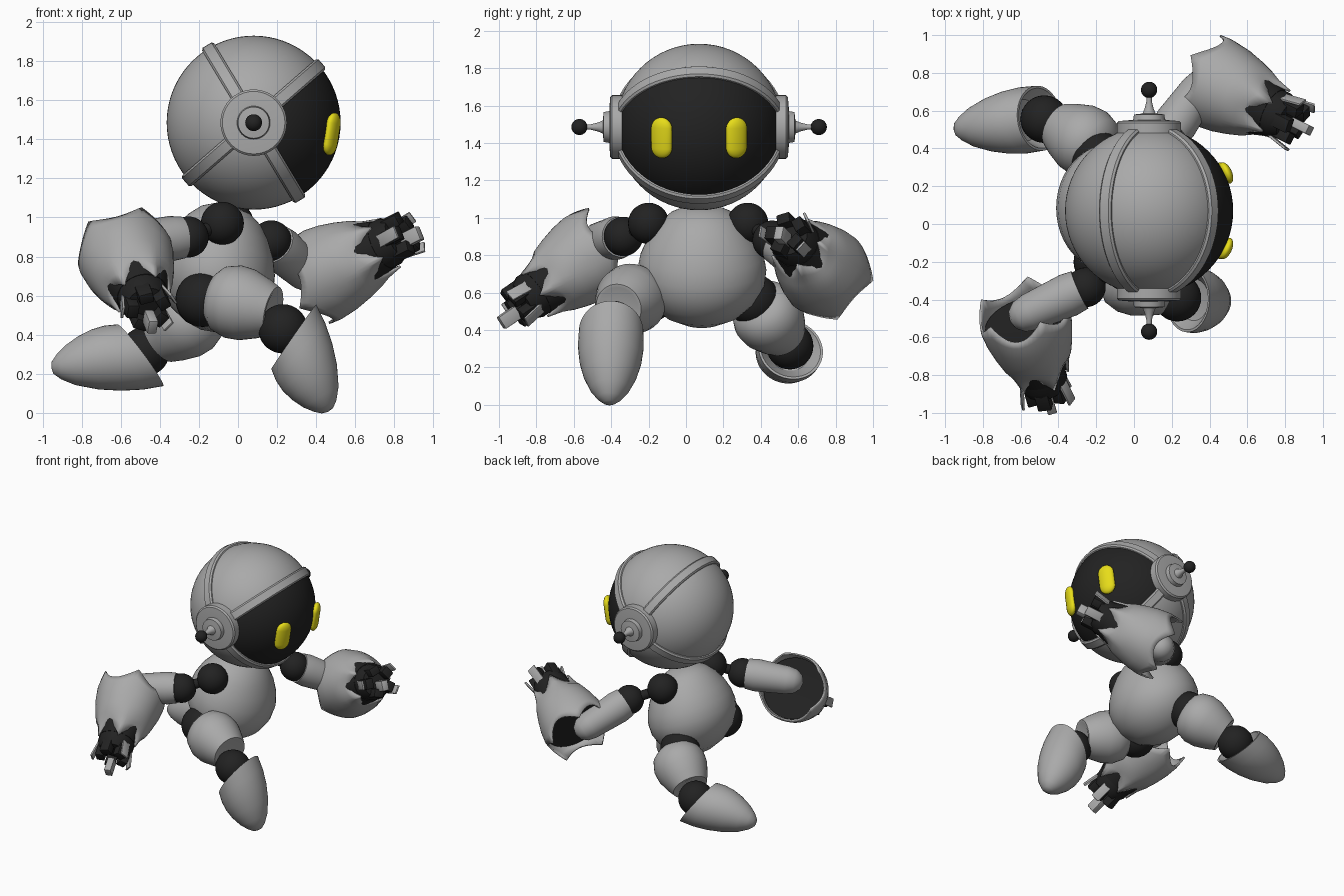
import bpy, bmesh, math
from mathutils import Vector, Matrix

cube = bpy.data.objects.get("Cube")
if cube:
    bpy.data.objects.remove(cube, do_unlink=True)


def material(name, rgb):
    m = bpy.data.materials.new(name)
    m.use_nodes = True
    m.diffuse_color = (*rgb, 1)
    m.node_tree.nodes["Principled BSDF"].inputs["Base Color"].default_value = (*rgb, 1)
    return m


SHELL = material("grey_shell", (0.4, 0.4, 0.4))
BLACK = material("black_joint", (0.016, 0.016, 0.016))
YELLOW = material("yellow_eye", (0.8, 0.72, 0.01))


def finish(name, bm, mat, angle=35):
    bmesh.ops.recalc_face_normals(bm, faces=bm.faces)
    mesh = bpy.data.meshes.new(name)
    bm.to_mesh(mesh)
    bm.free()
    ob = bpy.data.objects.new(name, mesh)
    bpy.context.collection.objects.link(ob)
    mesh.materials.append(mat)
    bpy.ops.object.select_all(action='DESELECT')
    ob.select_set(True)
    bpy.context.view_layer.objects.active = ob
    bpy.ops.object.shade_smooth_by_angle(angle=math.radians(angle))
    return ob


def frame(start, axis):
    return Matrix.Translation(start) @ Vector(axis).to_track_quat('Z', 'Y').to_matrix().to_4x4()


def lathe(name, start, axis, profile, mat, seg=40, closed=False, notch=None):
    """Spin (distance, radius) points about an axis; notch shifts points by angle."""
    bm = bmesh.new()
    rings = []
    for k, (d, r) in enumerate(profile):
        ring = []
        for i in range(seg):
            a = math.tau * i / seg
            z = d + (notch(k, a) if notch else 0)
            ring.append(bm.verts.new((r * math.cos(a), r * math.sin(a), z)))
        rings.append(ring)
    pairs = list(zip(rings, rings[1:])) + ([(rings[-1], rings[0])] if closed else [])
    for p, q in pairs:
        for i in range(seg):
            j = (i + 1) % seg
            bm.faces.new((p[i], p[j], q[j], q[i]))
    bmesh.ops.remove_doubles(bm, verts=bm.verts, dist=1e-5)
    bm.transform(frame(start, axis))
    return finish(name, bm, mat)


def ball(name, centre, r):
    bm = bmesh.new()
    bmesh.ops.create_uvsphere(bm, u_segments=32, v_segments=18, radius=r,
                              matrix=Matrix.Translation(centre))
    return finish(name, bm, BLACK)


def box(name, matrix, dims, mat, bevel=0.006):
    bm = bmesh.new()
    bmesh.ops.create_cube(bm, size=1, matrix=Matrix.Diagonal((*dims, 1)))
    bmesh.ops.bevel(bm, geom=bm.edges[:], offset=bevel, segments=2, affect='EDGES', profile=0.5)
    bm.transform(matrix)
    return finish(name, bm, mat)


def direction(deg):
    a = math.radians(deg)
    return Vector((math.cos(a), 0, math.sin(a)))


# Head: sphere with poles at the ears, visor picked by angle about the ear axis
HEAD = Vector((0.08, 0.07, 1.485))
R = 0.445
arc = [(-R * math.cos(math.pi * i / 32), R * math.sin(math.pi * i / 32)) for i in range(33)]
head = lathe("head", HEAD, (0, 1, 0), arc, SHELL, seg=72)
head.data.materials.append(BLACK)
for f in head.data.polygons:
    c = f.center - HEAD
    if -56 < math.degrees(math.atan2(c.z, c.x)) < 41:
        f.material_index = 1

# Raised bands that run over the head from ear to ear
for name, deg in (("head_band_upper", 41), ("head_band_lower", 121)):
    section = [(-.036, .43), (-.036, .452), (-.026, .463), (.026, .463), (.036, .452), (.036, .43)]
    lathe(name, HEAD, direction(deg + 90), section, SHELL, seg=72, closed=True)


def eye(name, s):
    # Flattened capsule lying on the visor
    bm = bmesh.new()
    bmesh.ops.create_uvsphere(bm, u_segments=28, v_segments=15, radius=.06)
    for v in bm.verts:
        v.co.z += math.copysign(.05, v.co.z)
        v.co.x *= .5
    turn = Matrix.Rotation(math.radians(9), 4, 'Y') @ Matrix.Rotation(s * math.radians(24), 4, 'Z')
    bm.transform(Matrix.Translation(HEAD + Vector((.4, s * .2, -.058))) @ turn)
    finish(name, bm, YELLOW, 60)


# Ears with antennae
for side, s in (("left", 1), ("right", -1)):
    lathe(side + "_ear", HEAD, (0, s, 0),
          [(.36, .17), (.465, .17), (.475, .16), (.48, .1), (.48, .085), (.51, .08), (.515, .035),
           (.54, .024), (.58, .014), (.64, .014)], SHELL)
    ball(side + "_antenna_tip", HEAD + Vector((0, s * .64, 0)), .043)
    eye(side + "_eye", s)

# Torso: egg leaning forward, a little flatter from front to back
torso = lathe("torso", (-.2, .085, .425), (.3, 0, 1),
              [(0, 0), (.015, .1), (.06, .2), (.14, .288), (.23, .335), (.31, .345), (.39, .33),
               (.47, .295), (.55, .24), (.61, .18), (.65, .1), (.66, 0)], SHELL, seg=48)
torso.data.transform(Matrix.Translation((-.012, 0, 0)) @ Matrix.Diagonal((.88, 1, 1, 1)))

# How far each gauntlet ring follows the scalloped rim and wrist
SCALLOP = (.085, .05, .015, 0, -.01, -.04, -.085)


def scallop(k, a):
    return SCALLOP[k] * abs(math.sin(2.5 * a))


def hand(side, wrist, axis):
    lathe(side + "_palm", wrist, axis,
          [(-.08, 0), (-.08, .13), (.04, .13), (.09, .105), (.1, 0)], BLACK, seg=20)
    base = frame(wrist, axis)
    for i in range(5):
        spin = base @ Matrix.Rotation(math.tau * (i + .5) / 5, 4, 'Z')
        box(side + "_finger", spin @ Matrix.Translation((.085, 0, .09)), (.06, .075, .13), BLACK)
        if i % 2 == 0:
            tilt = spin @ Matrix.Translation((.13, 0, .1)) @ Matrix.Rotation(.2, 4, 'Y')
            box(side + "_finger_plate", tilt, (.014, .065, .13), SHELL, .004)
    box(side + "_fingertip", Matrix.Translation((0, 0, -.035)) @ base @ Matrix.Translation((0, 0, .18)),
        (.05, .075, .11), SHELL)


def arm(side, shoulder, joint, elbow, rim, wrist):
    shoulder, joint, elbow, rim, wrist = map(Vector, (shoulder, joint, elbow, rim, wrist))
    ball(side + "_shoulder", shoulder, .11)
    link = joint - shoulder
    lathe(side + "_shoulder_link", shoulder, link, [(0, .035), (link.length, .035)], BLACK, 16)
    ball(side + "_arm_joint", joint, .105)
    # Upper arm with rounded elbow
    up = elbow - joint
    n = up.length
    lathe(side + "_upper_arm", joint, up,
          [(.035, 0), (.035, .108), (.1, .116), (n - .03, .1), (n + .03, .085),
           (n + .07, .05), (n + .085, 0)], SHELL)
    # Flared gauntlet with scalloped ends and dark lining
    ax = wrist - rim
    n = ax.length
    flare = [(0, .242), (.07, .246), (.18, .236), (.28, .214), (.36, .19), (.42, .166), (n + .03, .145)]
    g = lathe(side + "_gauntlet", rim, ax, flare, SHELL, seg=60, notch=scallop)
    shell = g.modifiers.new("thickness", 'SOLIDIFY')
    shell.thickness = .012
    shell.offset = -1
    lathe(side + "_gauntlet_lining", rim, ax,
          [(.15, 0), (.12, .222), (.18, .219), (.28, .198), (.36, .173), (.42, .15),
           (n, .132), (n, 0)], BLACK)
    hand(side, wrist, ax)


arm("left", (-.03, .33, .97), (.17, .46, .88), (.36, .73, .71), (.35, .785, .665), (.74, .59, .86))
arm("right", (-.08, -.2, .97), (-.255, -.335, .9), (-.58, -.48, .87), (-.6, -.42, .86),
    (-.49, -.8, .6))


def leg(side, hip, thigh, thigh_end, knee, rim, toe, slant):
    thigh, thigh_end, rim, toe = map(Vector, (thigh, thigh_end, rim, toe))
    ball(side + "_hip", hip, .14)
    ax = thigh_end - thigh
    n = ax.length
    lathe(side + "_thigh", thigh, ax,
          [(-.065, 0), (-.06, .07), (-.04, .125), (0, .168), (n * .25, .19), (n * .5, .185),
           (n * .8, .155), (n, .128), (n, .11), (n - .04, 0)], SHELL)
    ball(side + "_knee", knee, .126)
    ax = toe - rim
    n = ax.length
    shin = lathe(side + "_shin", rim, ax,
                 [(.1, 0), (.08, .11), (0, .16), (0, .173), (n * .2, .176), (n * .4, .166),
                  (n * .6, .143), (n * .8, .104), (n * .92, .065), (n * .985, .032), (n, 0)], SHELL)
    # Slant the open knee end, fading out towards the toe
    ax.normalize()
    for v in shin.data.vertices:
        rel = v.co - rim
        v.co += ax * rel.dot(Vector(slant)) * (1 - rel.dot(ax) / n)


leg("left", (-.2, .36, .56), (-.19, .4, .52), (-.4, .52, .37), (-.475, .555, .315),
    (-.5, .56, .295), (-.955, .5, .23), (0, 0, .55))
leg("right", (-.18, -.2, .58), (-.09, -.26, .585), (.18, -.36, .52), (.23, -.39, .43),
    (.285, -.4, .39), (.46, -.41, .005), (-.54, 0, -.25))
